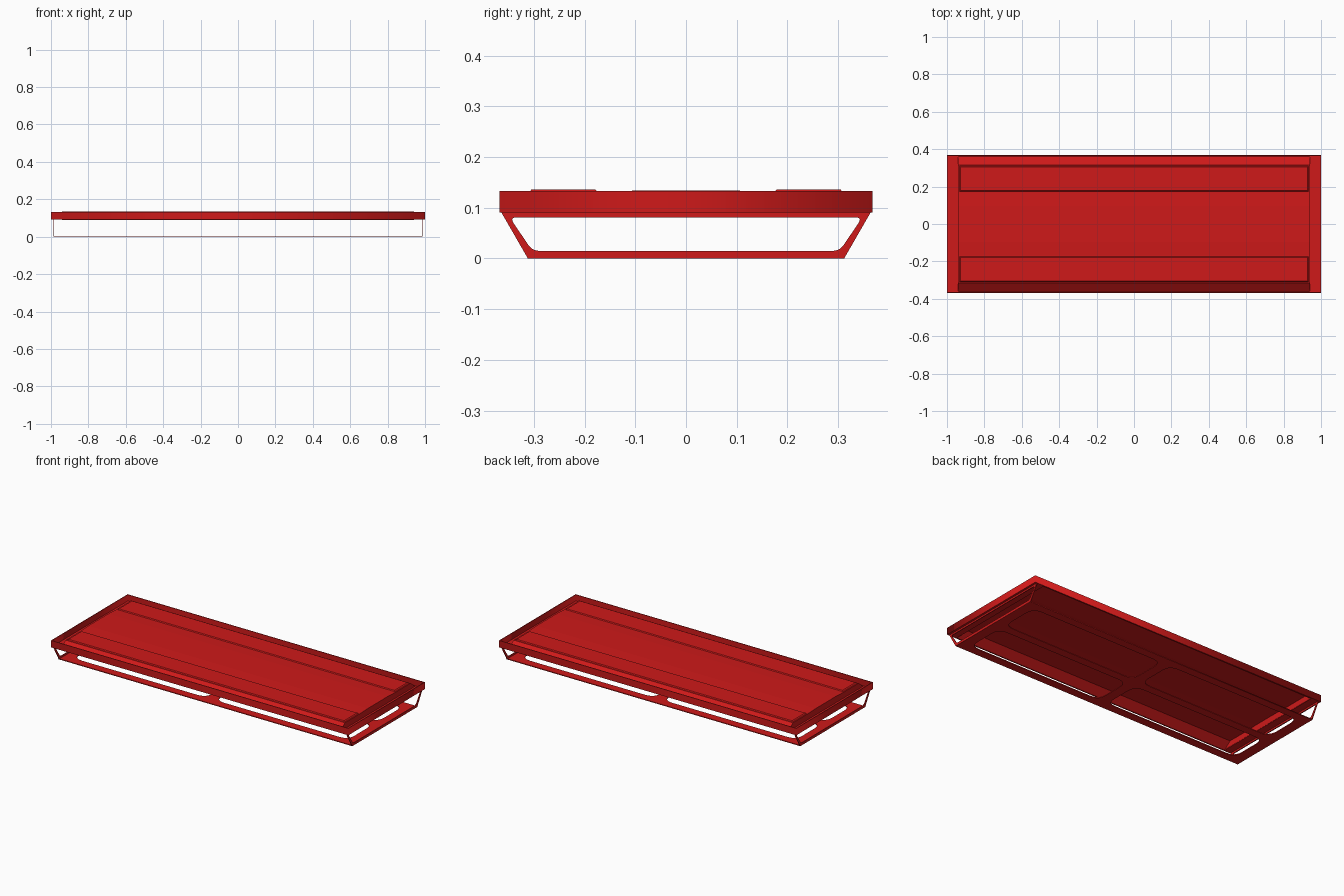
import bpy, bmesh, math
from mathutils import Vector, Matrix

if "Cube" in bpy.data.objects:
    bpy.data.objects.remove(bpy.data.objects["Cube"])

RED = bpy.data.materials.new("red_paint")
RED.diffuse_color = (0.62, 0.01, 0.01, 1)
RED.use_nodes = True
RED.node_tree.nodes["Principled BSDF"].inputs["Base Color"].default_value = RED.diffuse_color


def add_object(name, mesh):
    mesh.materials.clear()
    mesh.materials.append(RED)
    ob = bpy.data.objects.new(name, mesh)
    bpy.context.collection.objects.link(ob)
    return ob


def rounded(points, r, steps=5):
    """Round the corners of a 2D polygon."""
    out, n = [], len(points)
    for i in range(n):
        p = Vector(points[i])
        a = p + (Vector(points[i - 1]) - p).normalized() * r
        b = p + (Vector(points[(i + 1) % n]) - p).normalized() * r
        for k in range(steps + 1):
            t = k / steps
            out.append(a * (1 - t) ** 2 + p * 2 * t * (1 - t) + b * t * t)
    return out


def rect(x0, x1, y0, y1):
    return [(x0, y0), (x1, y0), (x1, y1), (x0, y1)]


def plate(name, loops, thick, matrix):
    """Flat sheet: first loop is the outline, the others are cutouts."""
    cu = bpy.data.curves.new(name, 'CURVE')
    cu.dimensions, cu.fill_mode, cu.extrude = '2D', 'BOTH', thick / 2
    for loop in loops:
        s = cu.splines.new('POLY')
        s.points.add(len(loop) - 1)
        for pt, co in zip(s.points, loop):
            pt.co = (co[0], co[1], 0, 1)
        s.use_cyclic_u = True
    tmp = bpy.data.objects.new(name + "_outline", cu)
    bpy.context.collection.objects.link(tmp)
    dg = bpy.context.evaluated_depsgraph_get()
    mesh = bpy.data.meshes.new_from_object(tmp.evaluated_get(dg))
    bpy.data.objects.remove(tmp)
    mesh.transform(matrix)
    return add_object(name, mesh)


def up(z):
    return Matrix.Translation((0, 0, z))


# local x,y of a plate become world y,z
STAND = Matrix(((0, 0, 1, 0), (1, 0, 0, 0), (0, 1, 0, 0), (0, 0, 0, 1)))

# Outer rim wall and the gutter floor inside it
plate("rim_wall", [rect(-1, 1, -.368, .368), rect(-.996, .996, -.364, .364)],
      .042, up(.112))
plate("gutter_floor", [rect(-.997, .997, -.365, .365),
                       rect(-.937, .937, -.36, .36)], .004, up(.093))

# Deck sheet: sloped sides, flat top with a slightly raised middle
half = [(.362, .093), (.315, .131), (.165, .131), (.097, .134)]
profile = [(-y, z) for y, z in half] + half[::-1]
bm = bmesh.new()
rows = [[bm.verts.new((x, y, z)) for y, z in profile] for x in (-.94, .94)]
for i in range(len(profile) - 1):
    bm.faces.new((rows[0][i], rows[1][i], rows[1][i + 1], rows[0][i + 1]))
mesh = bpy.data.meshes.new("deck")
bm.to_mesh(mesh)
bm.free()
deck = add_object("deck", mesh)
sol = deck.modifiers.new("thickness", 'SOLIDIFY')
sol.thickness, sol.offset = .004, -1

for side, sx in (("left", -1), ("right", 1)):
    # Closing wall at each end of the deck
    plate(f"deck_end_{side}", [profile], .004,
          Matrix.Translation((sx * .938, 0, 0)) @ STAND)
    # Trapezoid support leg with a rounded cutout
    plate(f"end_leg_{side}",
          [[(-.312, 0), (.312, 0), (.365, .092), (-.365, .092)],
           rounded([(-.303, .015), (.303, .015), (.348, .081), (-.348, .081)], .014)],
          .005, Matrix.Translation((sx * .985, 0, 0)) @ STAND)

# Raised long panels with bevelled borders
for side, sy in (("front", -1), ("back", 1)):
    bm = bmesh.new()
    bmesh.ops.create_cube(bm, size=1)
    bm.transform(Matrix.Translation((0, sy * .242, .1325)) @
                 Matrix.Diagonal((1.87, .138, .007, 1)))
    top = [v for v in bm.verts if v.co.z > .133]
    for v in top:
        v.co.x -= math.copysign(.008, v.co.x)
        v.co.y -= math.copysign(.006, v.co.y - sy * .242)
    mesh = bpy.data.meshes.new("panel")
    bm.to_mesh(mesh)
    bm.free()
    add_object(f"raised_panel_{side}", mesh)

# Base sheet with four rounded cutouts
cuts = []
for x0, x1 in ((-.925, -.03), (.03, .925)):
    for y0, y1 in ((-.262, -.025), (.025, .262)):
        cuts.append(rounded(rect(x0, x1, y0, y1), .06))
plate("base_frame", [rect(-.985, .985, -.312, .312)] + cuts, .005, up(.0025))
